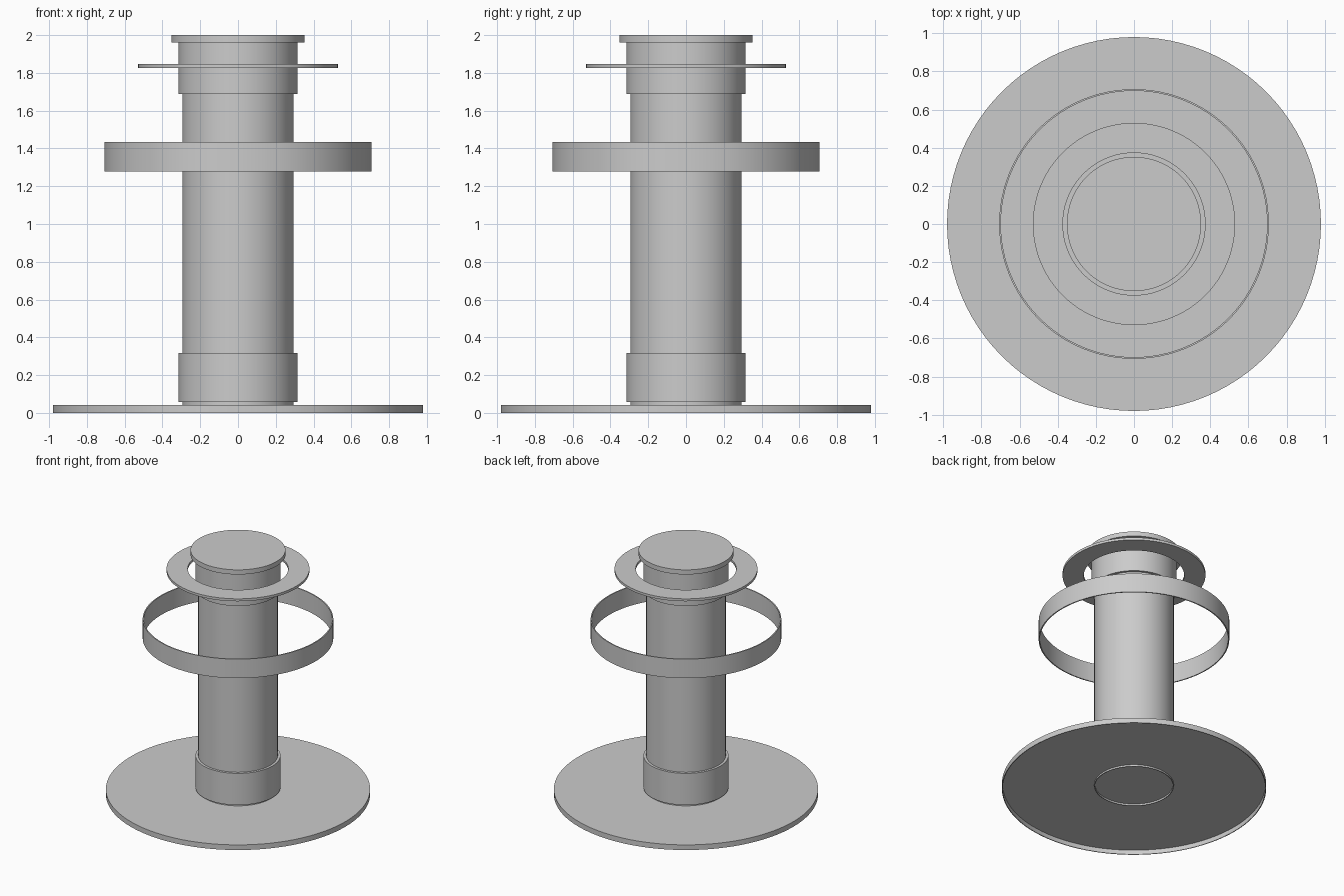
import bpy
import bmesh
import math

cube = bpy.data.objects.get("Cube")
if cube:
    bpy.data.objects.remove(cube)

grey = bpy.data.materials.new("plain_grey")
grey.use_nodes = True
colour = (0.6, 0.6, 0.6, 1)
grey.diffuse_color = colour
grey.node_tree.nodes["Principled BSDF"].inputs["Base Color"].default_value = colour


def lathe(name, profile, closed=False, segments=96):
    """Spin an (r, z) profile around the z axis."""
    bm = bmesh.new()
    verts = [bm.verts.new((r, 0, z)) for r, z in profile]
    edges = [bm.edges.new(pair) for pair in zip(verts, verts[1:])]
    if closed:
        edges.append(bm.edges.new((verts[-1], verts[0])))
    bmesh.ops.spin(bm, geom=verts + edges, cent=(0, 0, 0), axis=(0, 0, 1),
                   angle=math.tau, steps=segments, use_merge=False)
    bmesh.ops.remove_doubles(bm, verts=bm.verts, dist=0.0001)
    bmesh.ops.recalc_face_normals(bm, faces=bm.faces)
    mesh = bpy.data.meshes.new(name)
    bm.to_mesh(mesh)
    bm.free()
    mesh.materials.append(grey)
    obj = bpy.data.objects.new(name, mesh)
    bpy.context.collection.objects.link(obj)
    bpy.ops.object.select_all(action="DESELECT")
    obj.select_set(True)
    bpy.context.view_layer.objects.active = obj
    bpy.ops.object.shade_smooth_by_angle(angle=math.radians(30))


def ring(name, inner, outer, low, high):
    lathe(name, [(inner, low), (outer, low), (outer, high), (inner, high)], True)


# Base plate: a thin disc with a shallow skirt, open underneath
lathe("base_plate", [(0, 0.036), (0.974, 0.036), (0.974, 0), (0.98, 0),
                     (0.98, 0.042), (0, 0.042)])

# Hollow column, its foot reaching just below the plate
ring("column", 0.289, 0.295, 0.022, 1.962)

# Collars and cap
ring("lower_collar", 0.29, 0.315, 0.058, 0.317)
ring("upper_collar", 0.29, 0.315, 1.687, 1.962)
lathe("top_cap", [(0, 1.962), (0.352, 1.962), (0.352, 2), (0, 2)])

# Free rings around the column
ring("flat_ring", 0.373, 0.53, 1.826, 1.846)
ring("wide_hoop", 0.698, 0.707, 1.279, 1.435)
